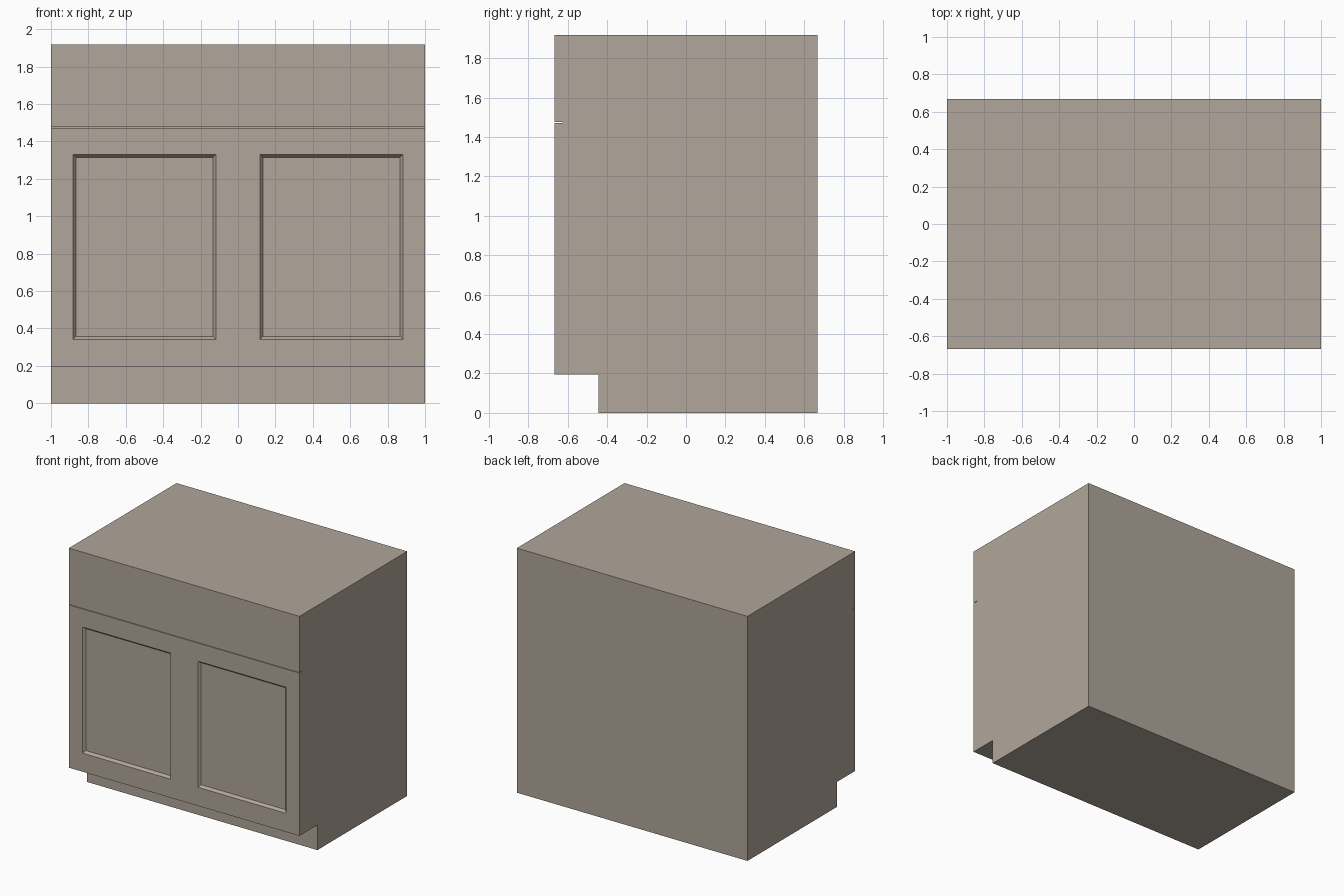
import bpy, bmesh

if "Cube" in bpy.data.objects:
    bpy.data.objects.remove(bpy.data.objects["Cube"])

HALF_W, FRONT, BACK, HEIGHT = 1.0, -0.667, 0.667, 1.917
KICK_Y, KICK_Z = -0.445, 0.196
GROOVE_Z, GROOVE_H, GROOVE_D = 1.472, 0.004, 0.04
RECESS = 0.02


def make_object(name, bm):
    bmesh.ops.recalc_face_normals(bm, faces=bm.faces)
    mesh = bpy.data.meshes.new(name)
    bm.to_mesh(mesh)
    bm.free()
    obj = bpy.data.objects.new(name, mesh)
    bpy.context.collection.objects.link(obj)
    return obj


def loft(name, start, end):
    """Closed solid between two matching point loops."""
    bm = bmesh.new()
    a = [bm.verts.new(p) for p in start]
    b = [bm.verts.new(p) for p in end]
    bm.faces.new(a)
    bm.faces.new(b)
    for i in range(len(a)):
        j = (i + 1) % len(a)
        bm.faces.new((a[i], a[j], b[j], b[i]))
    return make_object(name, bm)


def door_loop(y, inset):
    x0, x1, z0, z1 = 0.118 + inset, 0.882 - inset, 0.342 + inset, 1.33 - inset
    return [(x0, y, z0), (x1, y, z0), (x1, y, z1), (x0, y, z1)]


# Taupe paint
paint = bpy.data.materials.new("taupe_paint")
paint.diffuse_color = (0.44, 0.38, 0.325, 1)
paint.use_nodes = True
paint.node_tree.nodes["Principled BSDF"].inputs["Base Color"].default_value = paint.diffuse_color

# Cabinet body: side profile with toe kick and drawer groove, swept across the width
profile = [
    (KICK_Y, 0), (KICK_Y, KICK_Z), (FRONT, KICK_Z),
    (FRONT, GROOVE_Z), (FRONT + GROOVE_D, GROOVE_Z),
    (FRONT + GROOVE_D, GROOVE_Z + GROOVE_H), (FRONT, GROOVE_Z + GROOVE_H),
    (FRONT, HEIGHT), (BACK, HEIGHT), (BACK, 0),
]
body = loft("cabinet_body",
            [(-HALF_W, y, z) for y, z in profile],
            [(HALF_W, y, z) for y, z in profile])

# Door panel recesses: tapered cutter mirrored to both doors
slope = 0.016
cutter = loft("door_recess_cutter",
              door_loop(FRONT - RECESS, -slope),
              door_loop(FRONT + RECESS, slope))
cutter.modifiers.new("both_doors", 'MIRROR')
cutter.hide_render = True
cutter.display_type = 'WIRE'
for obj in (body, cutter):
    obj.data.materials.append(paint)

cut = body.modifiers.new("door_recesses", 'BOOLEAN')
cut.operation = 'DIFFERENCE'
cut.solver = 'EXACT'
cut.object = cutter
